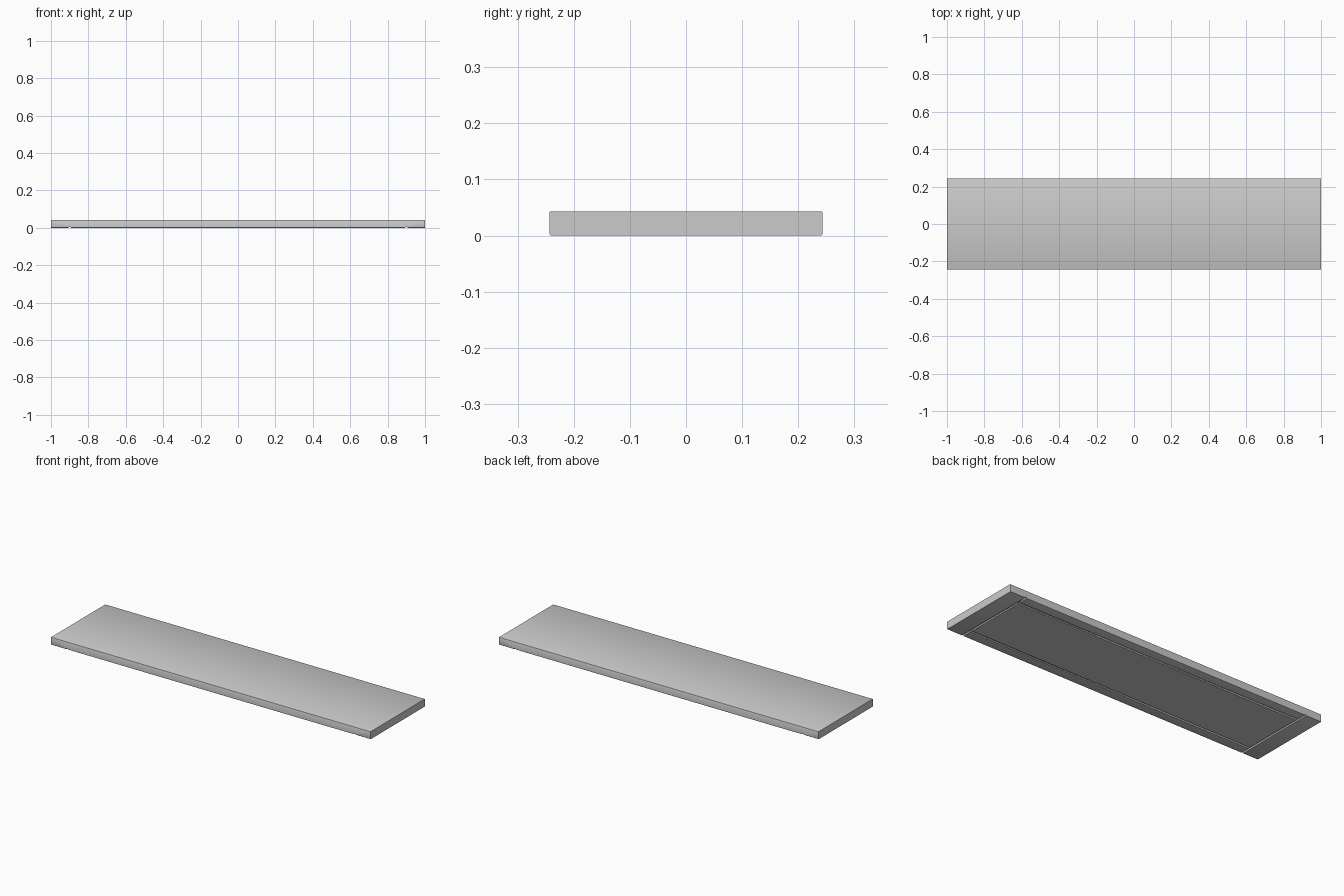
import bpy, bmesh, math
from mathutils import Matrix

if "Cube" in bpy.data.objects:
    bpy.data.objects.remove(bpy.data.objects["Cube"])

L, W, H = 2.0, 0.487, 0.043
GX, GY, GR = 0.9, 0.183, 0.006
BEVEL = 0.003


def new_object(name, bm):
    mesh = bpy.data.meshes.new(name)
    bmesh.ops.recalc_face_normals(bm, faces=bm.faces)
    bm.to_mesh(mesh)
    bm.free()
    obj = bpy.data.objects.new(name, mesh)
    bpy.context.collection.objects.link(obj)
    return obj


# Coping slab with slightly softened edges
bm = bmesh.new()
bmesh.ops.create_cube(bm, size=1, matrix=Matrix.Translation((0, 0, H / 2)) @ Matrix.Diagonal((L, W, H, 1)))
long_edges = [e for e in bm.edges if abs(e.verts[0].co.x - e.verts[1].co.x) > 1]
bmesh.ops.bevel(bm, geom=long_edges, offset=BEVEL, segments=2, profile=0.5, affect='EDGES')
slab = new_object("coping_slab", bm)


def cut_groove(name, length, location, axis):
    """Cut a half-round drip groove into the underside."""
    rot = Matrix.Rotation(math.pi / 2, 4, 'Y' if axis == 'X' else 'X')
    bm = bmesh.new()
    bmesh.ops.create_cone(bm, cap_ends=True, segments=12, radius1=GR, radius2=GR,
                          depth=length, matrix=Matrix.Translation(location) @ rot)
    cutter = new_object(name, bm)
    cutter.hide_render = True
    cutter.hide_set(True)
    mod = slab.modifiers.new(name, 'BOOLEAN')
    mod.operation = 'DIFFERENCE'
    mod.solver = 'EXACT'
    mod.object = cutter


# Drip grooves: across the full depth near each end, lengthwise between them
for side, s in (("left", -1), ("right", 1)):
    cut_groove(f"cross_groove_{side}", W + 0.1, (s * GX, 0, 0), 'Y')
for side, s in (("front", -1), ("back", 1)):
    cut_groove(f"long_groove_{side}", 2 * GX, (0, s * GY, 0), 'X')

# Apply the cuts and drop the cutters
bpy.context.view_layer.objects.active = slab
slab.select_set(True)
for mod in list(slab.modifiers):
    cutter = mod.object
    bpy.ops.object.modifier_apply(modifier=mod.name)
    bpy.data.objects.remove(cutter)

bpy.ops.object.shade_smooth_by_angle(angle=math.radians(35))
